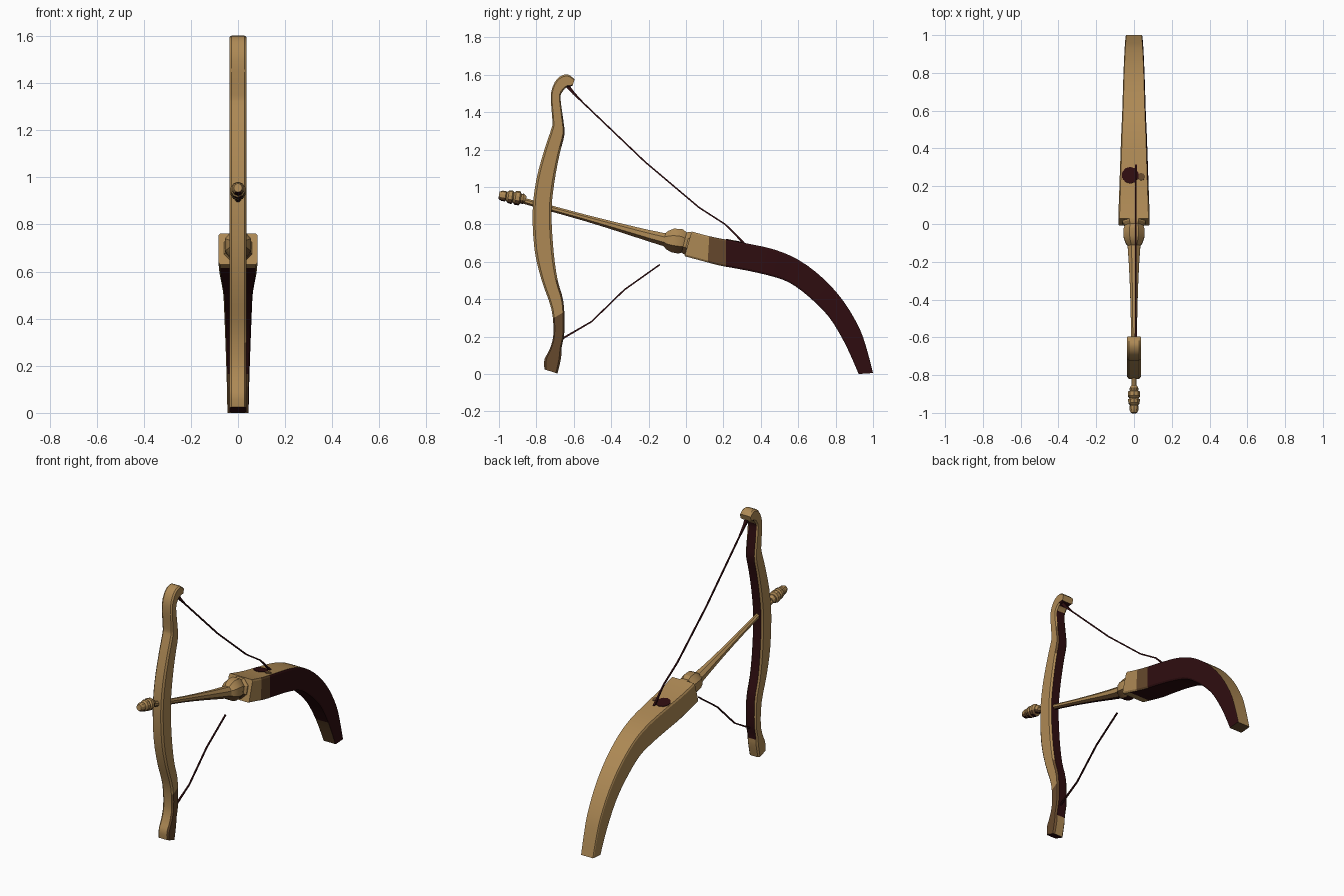
import bpy, bmesh, math
from mathutils import Vector

if "Cube" in bpy.data.objects:
    bpy.data.objects.remove(bpy.data.objects["Cube"])


def material(name, rgb):
    m = bpy.data.materials.new(name)
    m.diffuse_color = (*rgb, 1)
    m.use_nodes = True
    m.node_tree.nodes["Principled BSDF"].inputs["Base Color"].default_value = m.diffuse_color
    return m


MATS = [material("tan wood", (0.42, 0.25, 0.09)),
        material("brown wood", (0.13, 0.065, 0.025)),
        material("dark maroon", (0.028, 0.004, 0.005))]
TAN, BROWN, DARK = 0, 1, 2


def smooth_path(rows, n):
    """Catmull-Rom refinement of station rows."""
    rows = [Vector(r) for r in rows]
    out = []
    for i in range(len(rows) - 1):
        p0, p1 = rows[max(i - 1, 0)], rows[i]
        p2, p3 = rows[i + 1], rows[min(i + 2, len(rows) - 1)]
        for k in range(n):
            t = k / n
            out.append(0.5 * (2 * p1 + (p2 - p0) * t + (2 * p0 - 5 * p1 + 4 * p2 - p3) * t * t
                              + (3 * p1 - p0 - 3 * p2 + p3) * t ** 3))
    return out + [rows[-1]]


def loft(name, rows, section, rule, n=1, x0=0.0):
    """Rows are (y,z) of one edge, (y,z) of the other edge, half width."""
    bm = bmesh.new()
    rings = []
    for ya, za, yb, zb, w in smooth_path(rows, n):
        rings.append([bm.verts.new((x0 + u * w, ya + (yb - ya) * v, za + (zb - za) * v))
                      for u, v in section])
    m = len(section)
    for a, b in zip(rings, rings[1:]):
        for i in range(m):
            j = (i + 1) % m
            bm.faces.new((a[i], a[j], b[j], b[i]))
    bm.faces.new(rings[0])
    bm.faces.new(rings[-1])
    bmesh.ops.recalc_face_normals(bm, faces=bm.faces)
    bm.normal_update()
    for f in bm.faces:
        f.material_index = rule(f.calc_center_median(), f.normal)
    me = bpy.data.meshes.new(name)
    bm.to_mesh(me)
    bm.free()
    ob = bpy.data.objects.new(name, me)
    bpy.context.collection.objects.link(ob)
    for mat in MATS:
        me.materials.append(mat)
    bpy.context.view_layer.objects.active = ob
    ob.select_set(True)
    bpy.ops.object.shade_smooth_by_angle(angle=math.radians(28))
    ob.select_set(False)
    return ob


def ngon(n):
    return [(math.cos((i + .5) * math.tau / n) / math.cos(math.pi / n),
             .5 + .5 * math.sin((i + .5) * math.tau / n) / math.cos(math.pi / n)) for i in range(n)]


def rod(name, pts, sides, rule, n=1, x0=0.0):
    """Turned part: points are (y, z, half width, half height)."""
    rows = []
    for i, (y, z, w, r) in enumerate(pts):
        a, b = pts[max(i - 1, 0)], pts[min(i + 1, len(pts) - 1)]
        d = Vector((b[0] - a[0], b[1] - a[1])).normalized()
        rows.append((y - d.y * r, z + d.x * r, y + d.y * r, z - d.x * r, w))
    return loft(name, rows, ngon(sides), rule, n, x0)


def box_section(cu, cv):
    return [(-1 + cu, 0), (1 - cu, 0), (1, cv), (1, 1 - cv),
            (1 - cu, 1), (-1 + cu, 1), (-1, 1 - cv), (-1, cv)]


# upright bow: front edge, back edge
BOW = [(-.596, 1.575, -.607, 1.54), (-.634, 1.602, -.639, 1.532), (-.687, 1.58, -.66, 1.51),
       (-.722, 1.50, -.671, 1.473), (-.714, 1.35, -.655, 1.35), (-.72, 1.31, -.65, 1.28),
       (-.757, 1.2, -.676, 1.174), (-.8, 1.04, -.703, 1.03), (-.82, .87, -.719, .87),
       (-.81, .666, -.709, .666), (-.773, .505, -.687, .505), (-.719, .345, -.655, .385),
       (-.709, .211, -.65, .228), (-.73, .13, -.665, .142), (-.757, .078, -.668, .085),
       (-.757, .025, -.687, .002)]


def bow_rule(c, n):
    if n.y > .85 and .12 < c.z < 1.53:
        return DARK
    if n.z < -.7:
        return DARK
    if n.x > .3 and (c.z < .32 or (n.y > .2 and (c.z < .5 or 1.2 < c.z < 1.4))):
        return BROWN
    return TAN


loft("bow", [(*r, .037) for r in BOW], box_section(.25, .12), bow_rule, 3)

# curved stock: top edge, bottom edge, half width
STOCK = [(.03, .762, -.008, .63, .083), (.10, .743, .085, .605, .081), (.18, .725, .18, .58, .078),
         (.30, .703, .29, .56, .074), (.47, .666, .43, .53, .068), (.607, .607, .55, .49, .062),
         (.74, .505, .66, .41, .058), (.847, .382, .76, .31, .054), (.93, .238, .83, .2, .05),
         (.97, .12, .88, .1, .047), (1.0, .005, .923, 0, .045)]


def stock_rule(c, n):
    if abs(n.z) > .9 and c.z < .02:
        return BROWN
    if n.x > .35:                       # right flank fades tan to dark
        return TAN if c.y < .13 else BROWN if c.y < .21 else DARK
    if n.x > -.35 and (n.y < -.3 or n.z < -.5) and c.y > .04:
        return BROWN if c.y > .84 else DARK
    return TAN


loft("stock", STOCK, box_section(.08, .07), stock_rule, 3)


def under_dark(c, n):
    return DARK if n.z < -.75 else BROWN if n.z < -.3 and n.x > 0 else TAN


# socket where the shaft enters the stock
rod("socket", [(-.12, .72, .03, .03), (-.10, .716, .045, .05), (-.07, .714, .055, .064),
               (-.03, .709, .056, .066), (-.01, .703, .048, .056), (.005, .70, .06, .062),
               (.06, .685, .06, .06)], 8, under_dark)

# tapering shaft
rod("shaft", [(-.88, .93, .014, .016), (-.75, .893, .014, .016), (-.55, .838, .016, .017),
              (-.35, .782, .021, .023), (-.2, .74, .028, .03), (-.09, .712, .036, .036)],
    8, under_dark, 2)

# ringed finial in front of the bow
rings = [(-1.0, .018), (-.985, .026), (-.965, .027), (-.96, .021), (-.95, .032), (-.93, .035),
         (-.922, .025), (-.912, .036), (-.89, .036), (-.882, .024), (-.872, .027), (-.855, .016)]
rod("finial", [(y, .945 - .15 * (y + .93), r * .9, r) for y, r in rings], 10, under_dark)

# bowstring halves
dark = lambda c, n: DARK
rod("upper_string", [(-.65, 1.56, .012, .012), (-.60, 1.50, .007, .007), (-.55, 1.45, .004, .004),
                     (-.22, 1.135, .004, .004), (.07, .89, .004, .004), (.21, .80, .004, .004),
                     (.31, .70, .006, .006)], 4, dark, 1, .01)
rod("lower_string", [(-.66, .19, .005, .005), (-.505, .28, .004, .004), (-.33, .45, .004, .004),
                     (-.14, .585, .004, .004)], 4, dark, 1, .01)

# dark inlays on top of the stock
for name, x, y, r, mat in (("inlay", -.02, .258, .045, DARK), ("small_inlay", .038, .25, .02, BROWN)):
    z = .711 - .185 * (y - .258)
    bpy.ops.mesh.primitive_cylinder_add(vertices=10, radius=r, depth=.007, location=(x, y, z),
                                        rotation=(-.185, 0, 0))
    ob = bpy.context.object
    ob.name = name
    ob.data.materials.append(MATS[mat])
